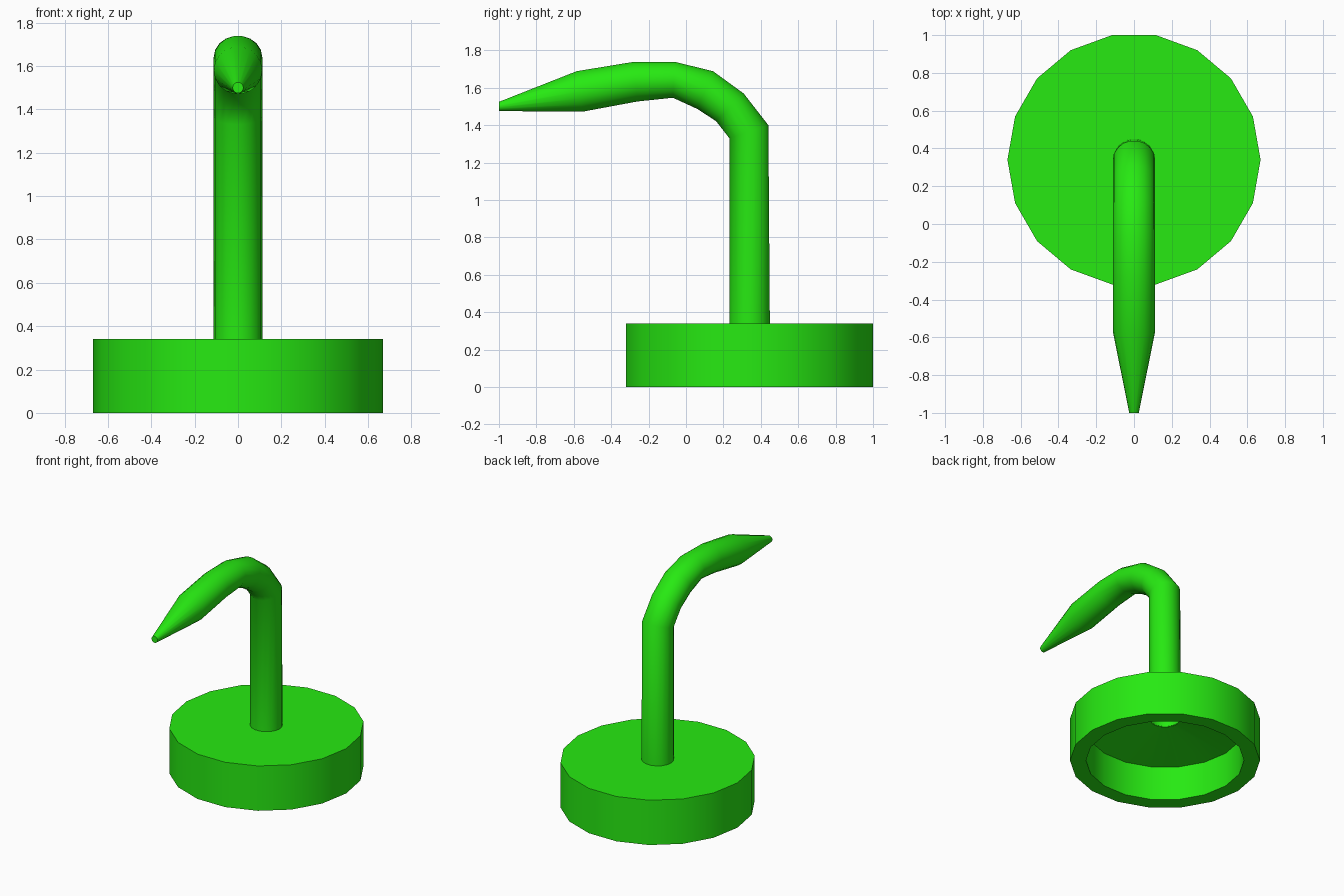
import bpy, bmesh
from math import sin, cos, tau, radians

if "Cube" in bpy.data.objects:
    bpy.data.objects.remove(bpy.data.objects["Cube"])

SIDES = 18
green = bpy.data.materials.new("green")
green.diffuse_color = (0.02, 0.82, 0.006, 1)
green.use_nodes = True
green.node_tree.nodes["Principled BSDF"].inputs["Base Color"].default_value = green.diffuse_color


def loft(name, rings, cap_end=False):
    """Skin a list of point rings into one smooth-shaded object."""
    bm = bmesh.new()
    loops = [[bm.verts.new(p) for p in ring] for ring in rings]
    for a, b in zip(loops, loops[1:]):
        for i in range(SIDES):
            j = (i + 1) % SIDES
            bm.faces.new((a[i], a[j], b[j], b[i]))
    if cap_end:
        bm.faces.new(loops[-1])
    bmesh.ops.recalc_face_normals(bm, faces=bm.faces)
    mesh = bpy.data.meshes.new(name)
    bm.to_mesh(mesh)
    bm.free()
    mesh.materials.append(green)
    obj = bpy.data.objects.new(name, mesh)
    bpy.context.collection.objects.link(obj)
    bpy.ops.object.select_all(action='DESELECT')
    obj.select_set(True)
    bpy.context.view_layer.objects.active = obj
    bpy.ops.object.shade_smooth_by_angle(angle=radians(40))
    return obj


angles = [tau * i / SIDES for i in range(SIDES)]

# Hollow round base: (radius, z) profile turned about the stem axis
CENTER_Y = 0.34
profile = [(0.108, 0.34), (0.67, 0.34), (0.67, 0), (0.557, 0),
           (0.557, 0.265), (0.108, 0.335)]
loft("base_cap", [[(r * cos(t), CENTER_Y + r * sin(t), z) for t in angles]
                  for r, z in profile])

# Bent spout: outer and inner (y, z) edge of each section, and half width
sections = [
    ((0.45, 0.335), (0.23, 0.335), 0.112),
    ((0.442, 1.40), (0.23, 1.33), 0.112),
    ((0.31, 1.57), (0.16, 1.42), 0.112),
    ((0.145, 1.69), (0.06, 1.485), 0.112),
    ((-0.06, 1.74), (-0.07, 1.545), 0.112),
    ((-0.28, 1.74), (-0.26, 1.525), 0.112),
    ((-0.585, 1.69), (-0.555, 1.47), 0.112),
    ((-1.0, 1.525), (-1.0, 1.475), 0.025),
]
rings = []
for (oy, oz), (iy, iz), w in sections:
    cy, cz, hy, hz = (oy + iy) / 2, (oz + iz) / 2, (oy - iy) / 2, (oz - iz) / 2
    rings.append([(w * cos(t), cy + hy * sin(t), cz + hz * sin(t)) for t in angles])
loft("bent_spout", rings, cap_end=True)
